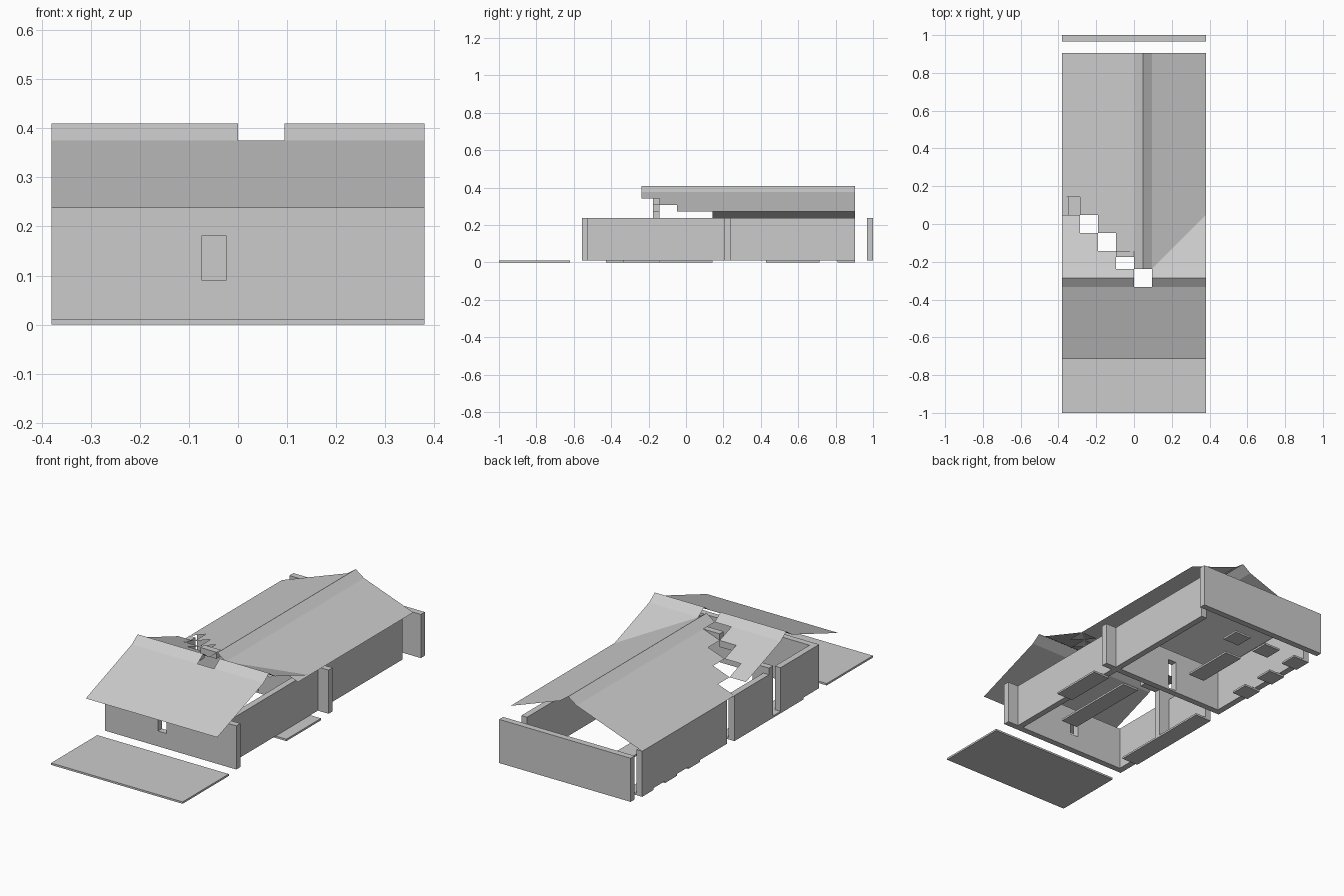
import bpy

if "Cube" in bpy.data.objects:
    bpy.data.objects.remove(bpy.data.objects["Cube"])

C = 0.76 / 8          # grid cell
T = 0.033             # wall thickness
Z0, Z1 = 0.01, 0.238  # wall bottom and top
H = 0.0343            # roof rise per cell


def gx(i):
    return -0.38 + C * i


def gy(j):
    return -1 + 2 * j / 21


def mesh(name, verts, faces):
    m = bpy.data.meshes.new(name)
    m.from_pydata(verts, [], faces)
    m.update()
    o = bpy.data.objects.new(name, m)
    bpy.context.collection.objects.link(o)
    return o


def box(name, x0, x1, y0, y1, z0=Z0, z1=Z1):
    v = [(x, y, z) for x in (x0, x1) for y in (y0, y1) for z in (z0, z1)]
    f = [(0, 1, 3, 2), (4, 6, 7, 5), (0, 4, 5, 1), (2, 3, 7, 6), (0, 2, 6, 4), (1, 5, 7, 3)]
    return mesh(name, v, f)


def sheets(name, quads):
    v = [p for q in quads for p in q]
    return mesh(name, v, [tuple(range(k, k + 4)) for k in range(0, len(v), 4)])


def along_x(x0, x1, y0, z0, y1, z1):
    return [(x0, y0, z0), (x1, y0, z0), (x1, y1, z1), (x0, y1, z1)]


def along_y(y0, y1, x0, z0, x1, z1):
    return [(x0, y0, z0), (x1, y0, z1), (x1, y1, z1), (x0, y1, z0)]


def roof_z(n):
    return Z1 + H * n


def wall_with_opening(name, y0, y1, a, b, z0, z1):
    # wall running across x with a rectangular opening
    o = box(name, gx(0), gx(8), y0, y1)
    c = box(name + "_cutter", a, b, y0 - 0.02, y1 + 0.02, z0, z1)
    c.hide_render = True
    c.hide_viewport = True
    m = o.modifiers.new("opening", "BOOLEAN")
    m.operation = 'DIFFERENCE'
    m.solver = 'EXACT'
    m.object = c


# Cross walls: each sits on the rear edge of its cell
wall_with_opening("front_wall", gy(5) - T, gy(5), -0.073, -0.024, 0.09, 0.182)
wall_with_opening("middle_wall", gy(13) - T, gy(13), -0.073, -0.024, 0.02, 0.182)
box("back_wall", gx(0), gx(8), gy(21) - T, gy(21))

# Side walls: each sits on the left edge of its cell
box("right_wall_front", gx(7), gx(7) + T, gy(5), gy(13) - T)
box("right_wall_back", gx(7), gx(7) + T, gy(13), gy(20))
box("left_wall_front", gx(0), gx(0) + T, gy(5), gy(8))
box("left_wall_middle", gx(0), gx(0) + T, gy(9), gy(12))
box("left_wall_back", gx(0), gx(0) + T, gy(13), gy(20))
box("left_post", gx(0), gx(1), gy(9) - T, gy(9))

# Stepped gable blocks under the roof valley
for i in range(4):
    box("gable_block", gx(i), gx(i + 1), gy(9) - T, gy(9), roof_z(i), roof_z(i + 1))

# Thin floor slabs, in grid cells
slabs = [("front_terrace", 0, 8, 0, 4), ("right_slab", 7, 8, 9, 12),
         ("hall_slab", 5, 6, 7, 12), ("left_slab", 0, 1, 6, 12),
         ("room_slab", 3, 4, 15, 18), ("back_slab_a", 4, 5, 19, 20),
         ("back_slab_b", 2, 3, 19, 20), ("side_slab_a", 0, 1, 15, 16),
         ("side_slab_b", 0, 1, 17, 18), ("side_slab_c", 0, 1, 19, 20)]
for n, i0, i1, j0, j1 in slabs:
    box(n, gx(i0), gx(i1), gy(j0), gy(j1), 0, Z0)

# Front roof: long front slope, split ridge, stepped rear slope
sheets("front_roof_slope", [along_x(gx(0), gx(8), gy(3), Z1, gy(7), roof_z(4))])
ridge = []
for a, b in ((gx(0), gx(4)), (gx(5), gx(8))):
    ridge.append(along_x(a, b, gy(7), roof_z(4), gy(7.5), roof_z(5)))
    ridge.append(along_x(a, b, gy(7.5), roof_z(5), gy(8), roof_z(4)))
sheets("front_roof_ridge", ridge)
rear = []
for k in range(3):
    for a, b in ((gx(0), gx(3 - k)), (gx(5 + k), gx(8))):
        rear.append(along_x(a, b, gy(8 + k), roof_z(4 - k), gy(9 + k), roof_z(3 - k)))
sheets("front_roof_rear_slope", rear)

# Long roof: stepped left and right slopes and the ridge
sheets("long_roof_left_slope",
       [along_y(gy(12 - i), gy(20), gx(i), roof_z(i), gx(i + 1), roof_z(i + 1)) for i in range(4)])
sheets("long_roof_right_slope",
       [along_y(gy(8 + k), gy(20), gx(5 + k), roof_z(4 - k), gx(6 + k), roof_z(3 - k)) for k in range(3)])
sheets("long_roof_ridge",
       [along_y(gy(8), gy(20), gx(4), roof_z(4), gx(4.5), roof_z(5)),
        along_y(gy(8), gy(20), gx(4.5), roof_z(5), gx(5), roof_z(4))])
